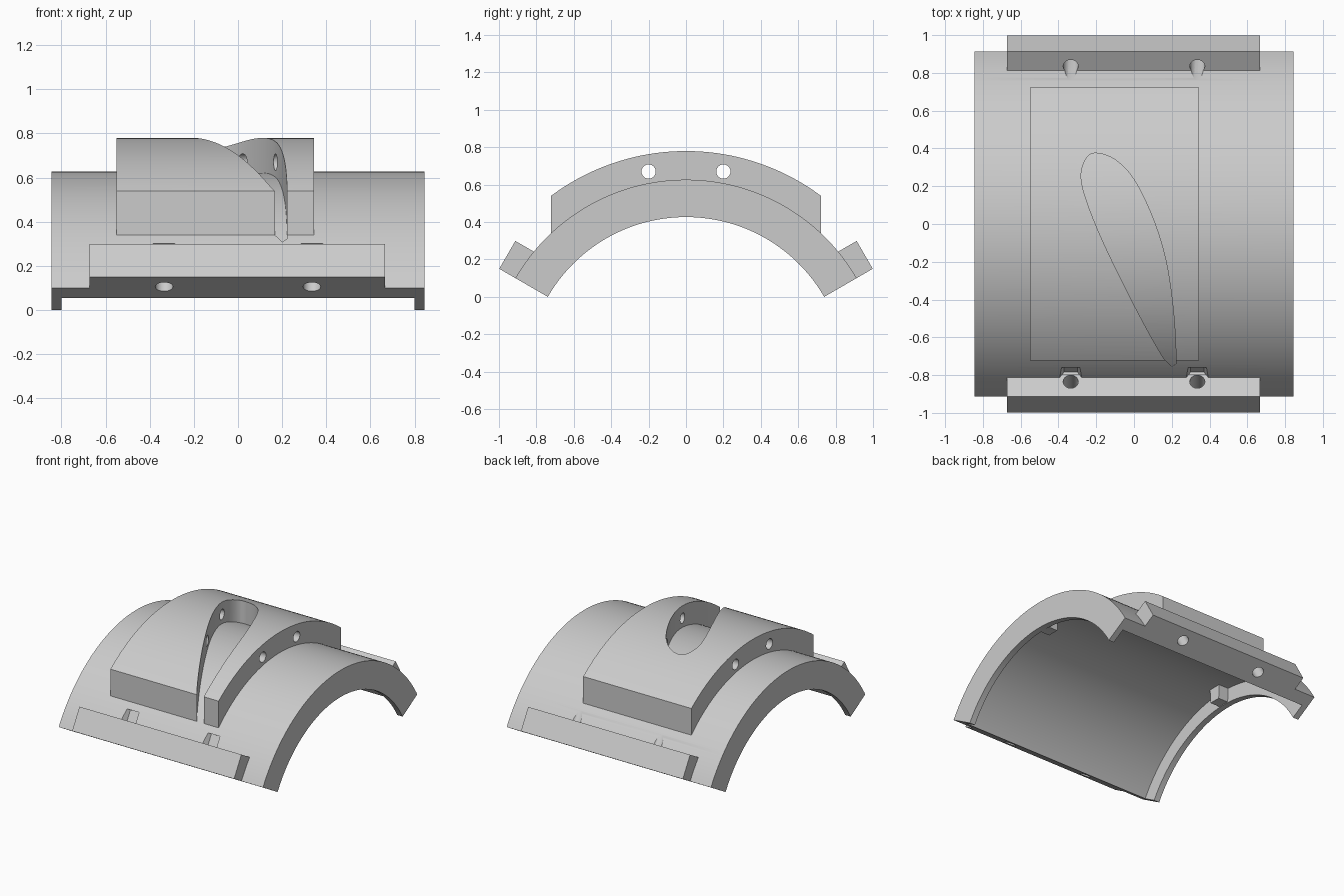
import bpy, bmesh
from math import sin, cos, pi, radians
from mathutils import Vector

if "Cube" in bpy.data.objects:
    bpy.data.objects.remove(bpy.data.objects["Cube"])

AXIS_Z = -0.4265                 # height of the shell's arc centre
R_IN, R_RECESS, R_OUT, R_SADDLE = 0.853, 0.963, 1.053, 1.206
HALF_ARC = radians(60)

grey = bpy.data.materials.new("plain grey")
grey.use_nodes = True
grey.diffuse_color = (0.6, 0.6, 0.6, 1)
grey.node_tree.nodes["Principled BSDF"].inputs["Base Color"].default_value = (0.6, 0.6, 0.6, 1)


def loft(name, rings):
    """Skin a list of equal point rings and cap both ends."""
    bm = bmesh.new()
    loops = [[bm.verts.new(p) for p in ring] for ring in rings]
    for a, b in zip(loops, loops[1:]):
        for i in range(len(a)):
            j = (i + 1) % len(a)
            bm.faces.new((a[i], a[j], b[j], b[i]))
    bm.faces.new(loops[0])
    bm.faces.new(loops[-1])
    bmesh.ops.recalc_face_normals(bm, faces=bm.faces)
    mesh = bpy.data.meshes.new(name)
    bm.to_mesh(mesh)
    bm.free()
    mesh.materials.append(grey)
    obj = bpy.data.objects.new(name, mesh)
    bpy.context.collection.objects.link(obj)
    return obj


def sweep(name, profile, half_angle, steps):
    """Sweep an (x, radius) profile around the shell axis."""
    angles = [half_angle * (2 * i / steps - 1) for i in range(steps + 1)]
    return loft(name, [[(x, r * sin(a), AXIS_Z + r * cos(a)) for x, r in profile] for a in angles])


def prism_x(name, points, x0, x1):
    return loft(name, [[(x, y, z) for y, z in points] for x in (x0, x1)])


def rim(side, r, t):
    """(y, z) at radius r and height t square to the shell's end face."""
    return (side * (r * sin(HALF_ARC) - t * cos(HALF_ARC)),
            AXIS_Z + r * cos(HALF_ARC) + t * sin(HALF_ARC))


def circle(radius, n):
    return [(radius * cos(2 * pi * i / n), radius * sin(2 * pi * i / n)) for i in range(n)]


def cut(obj, cutters):
    bpy.context.view_layer.objects.active = obj
    for cutter in cutters:
        mod = obj.modifiers.new("cut", 'BOOLEAN')
        mod.operation, mod.solver, mod.object = 'DIFFERENCE', 'EXACT', cutter
        bpy.ops.object.modifier_apply(modifier=mod.name)


# Arched shell with an inward lip at each end
edge, lip = 0.845, 0.8
shell = sweep("arched_shell", [
    (-edge, R_IN), (-edge, R_OUT), (edge, R_OUT), (edge, R_IN),
    (lip, R_IN), (lip, R_RECESS), (-lip, R_RECESS), (-lip, R_IN)], HALF_ARC, 96)

# Small keys behind the lips
keys = []
for side, label in ((1, "left"), (-1, "right")):
    x0, x1 = side * 0.72, side * 0.82
    keys.append(sweep(label + "_lip_key", [
        (x0, R_IN + 0.005), (x1, R_IN + 0.005), (x1, 0.98), (x0, 0.98)], 0.05, 4))

# Raised saddle with vertical front and back
half = 0.722


def saddle_arc(radius):
    pts = []
    for i in range(65):
        y = half * (2 * i / 64 - 1)
        pts.append((y, AXIS_Z + (radius ** 2 - y ** 2) ** 0.5))
    return pts


saddle = prism_x("saddle", saddle_arc(R_SADDLE) + saddle_arc(R_OUT - 0.03)[::-1], -0.55, 0.345)

# Bolt flanges along both lower edges
flanges = []
for side, label in ((-1, "front"), (1, "back")):
    pts = [rim(side, r, t) for r, t in ((1.02, 0), (1.153, 0), (1.153, 0.172), (1.02, 0.172))]
    flanges.append(prism_x(label + "_flange", pts, -0.673, 0.667))

# Slanted teardrop slot, standing on a floor just under the shell surface
outline = [Vector(p) for p in (
    (0.2, -0.755), (0.16, -0.715), (0.07, -0.56), (-0.05, -0.33), (-0.17, -0.08), (-0.25, 0.12),
    (-0.28, 0.25), (-0.255, 0.345), (-0.2, 0.375), (-0.1, 0.34), (0, 0.235), (0.1, 0.03),
    (0.17, -0.2), (0.21, -0.48), (0.222, -0.74))]
slot_pts = []
n = len(outline)
for i in range(n):
    p, a, b, q = (outline[(i + k) % n] for k in (-1, 0, 1, 2))
    if i in (0, n - 1):
        p, q = a, b
    for k in range(6):
        u = k / 6
        slot_pts.append(a + 0.5 * u * ((b - p) + u * (2 * p - 5 * a + 4 * b - q)
                                       + u * u * (3 * a - p - 3 * b + q)))


def slot_prism(name, bottom):
    return loft(name, [[(p.x, p.y, z) for p in slot_pts] for z in (bottom, 1.0)])


saddle_slot = slot_prism("slot_cutter", 0.1)
shell_slot = slot_prism("shallow_slot_cutter", 0.1)
floor_ring = [(y, AXIS_Z + z) for y, z in circle(R_OUT - 0.006, 288)]
floor = prism_x("slot_floor_cutter", floor_ring, -1, 1)
cut(shell_slot, [floor])

# Pin holes running lengthwise through the saddle
pins = [prism_x("pin_cutter", [(y + a, 0.67 + b) for a, b in circle(0.038, 32)], -0.7, 0.5)
        for y in (-0.2, 0.2)]

# Bolt holes through the flanges, with hexagonal nut pockets on the front
bolt_r = 1.063


def bolt_cutter(name, side, x, ring, t0, t1):
    return loft(name, [[(x + a, *rim(side, bolt_r + b, t)) for a, b in ring] for t in (t0, t1)])


bolts, nuts = {-1: [], 1: []}, []
for x in (-0.335, 0.335):
    for side in (-1, 1):
        end = 0.24 if side < 0 else 0.34
        bolts[side].append(bolt_cutter("bolt_cutter", side, x, circle(0.04, 32), -0.1, end))
    nuts.append(bolt_cutter("nut_cutter", -1, x, circle(0.072, 6), 0.165, 0.25))

cut(shell, [shell_slot] + bolts[-1] + bolts[1] + nuts)
cut(saddle, [saddle_slot] + pins)
cut(flanges[0], bolts[-1])
cut(flanges[1], bolts[1])

for cutter in [saddle_slot, shell_slot, floor] + pins + bolts[-1] + bolts[1] + nuts:
    bpy.data.objects.remove(cutter)

# Smooth curved faces, crisp edges
for obj in [shell, saddle] + flanges + keys:
    bpy.ops.object.select_all(action='DESELECT')
    obj.select_set(True)
    bpy.context.view_layer.objects.active = obj
    bpy.ops.object.shade_smooth_by_angle(angle=radians(30))
